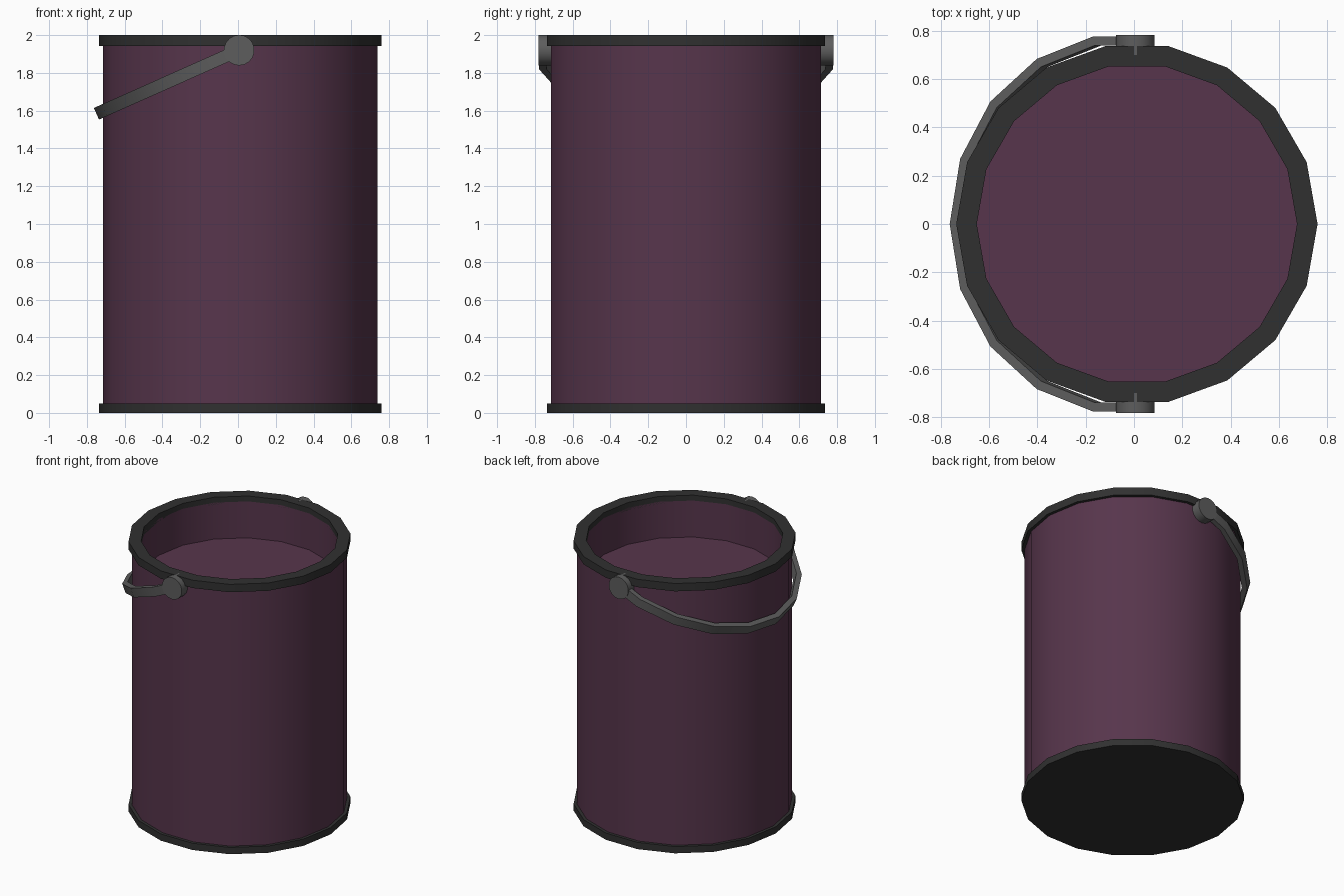
import bpy, bmesh, math
from mathutils import Matrix, Vector

if "Cube" in bpy.data.objects:
    bpy.data.objects.remove(bpy.data.objects["Cube"])

CX = 0.012      # axis of the can
SIDES = 18


def material(name, rgb):
    m = bpy.data.materials.new(name)
    m.diffuse_color = (*rgb, 1)
    m.use_nodes = True
    m.node_tree.nodes["Principled BSDF"].inputs["Base Color"].default_value = m.diffuse_color
    return m


PURPLE = material("purple", (0.095, 0.036, 0.072))
DARK = material("dark_trim", (0.03, 0.03, 0.03))
GREY = material("grey_metal", (0.11, 0.11, 0.11))


def finish(bm, name, mat):
    bmesh.ops.remove_doubles(bm, verts=bm.verts, dist=1e-4)
    bmesh.ops.recalc_face_normals(bm, faces=bm.faces)
    me = bpy.data.meshes.new(name)
    bm.to_mesh(me)
    bm.free()
    ob = bpy.data.objects.new(name, me)
    bpy.context.collection.objects.link(ob)
    me.materials.append(mat)
    bpy.ops.object.select_all(action='DESELECT')
    ob.select_set(True)
    bpy.context.view_layer.objects.active = ob
    bpy.ops.object.shade_smooth_by_angle(angle=math.radians(30))
    return ob


def lathe(name, profile, mat, closed=False):
    """Spin an (r, z) profile round the can axis."""
    bm = bmesh.new()
    vs = [bm.verts.new((CX + r, 0, z)) for r, z in profile]
    pairs = list(zip(vs, vs[1:] + vs[:1])) if closed else list(zip(vs, vs[1:]))
    es = [bm.edges.new(p) for p in pairs]
    bmesh.ops.spin(bm, geom=vs + es, cent=(CX, 0, 0), axis=(0, 0, 1),
                   angle=math.tau, steps=SIDES, use_merge=True)
    return finish(bm, name, mat)


# Can: outer wall, inner wall and raised inside surface
lathe("can_body", [(0.726, 0.03), (0.726, 1.96), (0.663, 1.96),
                   (0.663, 1.69), (0, 1.69)], PURPLE)

# Dark top ring and closed base
lathe("top_rim", [(0.748, 1.942), (0.748, 2.0), (0.663, 2.0), (0.663, 1.942)],
      DARK, closed=True)
lathe("base", [(0, 0), (0.748, 0), (0.748, 0.05), (0.72, 0.05)], DARK)

# Round pivots on both sides
PIVOT = Vector((0.006, 0, 1.92))
for side, label in ((-1, "front"), (1, "back")):
    bm = bmesh.new()
    place = (Matrix.Translation(PIVOT + Vector((0, side * 0.741, 0)))
             @ Matrix.Rotation(math.pi / 2, 4, 'X'))
    bmesh.ops.create_cone(bm, cap_ends=True, segments=SIDES, radius1=0.081,
                          radius2=0.081, depth=0.082, matrix=place)
    finish(bm, label + "_pivot", GREY)

# Handle: half hoop of flat bar, tilted down about the pivots
TILT = math.radians(-24)
OUT, THICK, WIDE = 0.789, 0.038, 0.067
path = [(math.cos(math.radians(a)), math.sin(math.radians(a)))
        for a in range(80, 281, 20)]
bm = bmesh.new()
rings = []
for i, (c, s) in enumerate(path):
    ring = []
    for r, h in ((OUT, -1), (OUT, 1), (OUT - THICK, 1), (OUT - THICK, -1)):
        x = -0.038 + r * c
        if i in (0, len(path) - 1):
            x = 0.0
        ring.append(bm.verts.new((x, r * s, h * WIDE / 2)))
    rings.append(ring)
for a, b in zip(rings, rings[1:]):
    for k in range(4):
        n = (k + 1) % 4
        bm.faces.new((a[k], a[n], b[n], b[k]))
bm.faces.new(rings[0])
bm.faces.new(rings[-1])
bm.transform(Matrix.Translation(PIVOT) @ Matrix.Rotation(TILT, 4, 'Y'))
finish(bm, "handle", GREY)
